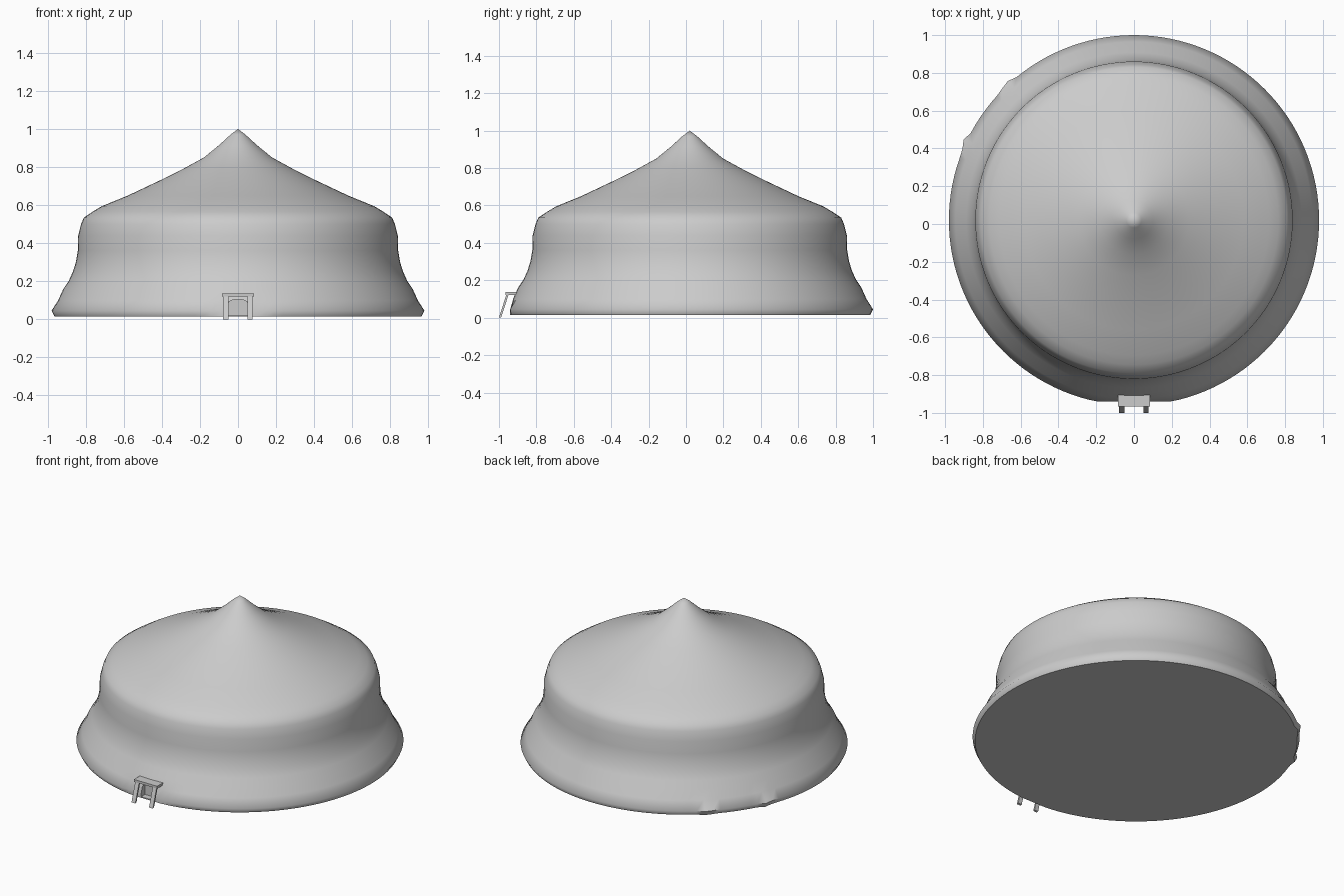
import bpy, bmesh, math
from mathutils import Vector

if "Cube" in bpy.data.objects:
    bpy.data.objects.remove(bpy.data.objects["Cube"])

CY = 0.02      # centre of the round body in y
SEG = 128


def finish(name, bm, angle=40):
    bmesh.ops.recalc_face_normals(bm, faces=bm.faces)
    me = bpy.data.meshes.new(name)
    bm.to_mesh(me)
    bm.free()
    ob = bpy.data.objects.new(name, me)
    bpy.context.collection.objects.link(ob)
    bpy.ops.object.select_all(action='DESELECT')
    ob.select_set(True)
    bpy.context.view_layer.objects.active = ob
    if angle:
        bpy.ops.object.shade_smooth_by_angle(angle=math.radians(angle))
    return ob


def prism(name, pts, x0, x1):
    """Extrude a (y, z) outline from x0 to x1."""
    bm = bmesh.new()
    face = bm.faces.new([bm.verts.new((x0, y, z)) for y, z in pts])
    ext = bmesh.ops.extrude_face_region(bm, geom=[face])
    vs = [g for g in ext["geom"] if isinstance(g, bmesh.types.BMVert)]
    bmesh.ops.translate(bm, verts=vs, vec=Vector((x1 - x0, 0, 0)))
    return finish(name, bm, 0)


# Tent body: revolved profile (radius, z)
profile = [(0.965, 0.015), (0.98, 0.045), (0.945, 0.10), (0.918, 0.16),
           (0.888, 0.205), (0.868, 0.25), (0.852, 0.30), (0.842, 0.36),
           (0.84, 0.44), (0.825, 0.50), (0.81, 0.535), (0.765, 0.565),
           (0.715, 0.595), (0.58, 0.65), (0.40, 0.735), (0.29, 0.79),
           (0.18, 0.85), (0.10, 0.915), (0.04, 0.97)]
bm = bmesh.new()
rings = []
for r, z in profile:
    ring = []
    for i in range(SEG):
        a = 2 * math.pi * i / SEG
        rr = r
        if z < 0.06:    # two small flap corners at the back left of the hem
            deg = math.degrees(a)
            rr += 0.02 * max(max(0, 1 - abs(deg - c) / 3) for c in (133, 155))
        x, y = rr * math.cos(a), rr * math.sin(a) + CY
        if abs(x) < 0.2:    # hem is slightly flattened at the doorway
            y = max(y, -0.94)
        ring.append(bm.verts.new((x, y, z)))
    rings.append(ring)
for lo, hi in zip(rings, rings[1:]):
    for i in range(SEG):
        j = (i + 1) % SEG
        bm.faces.new((lo[i], lo[j], hi[j], hi[i]))
tip = bm.verts.new((0, CY, 1.0))
for i in range(SEG):
    bm.faces.new((rings[-1][i], rings[-1][(i + 1) % SEG], tip))
bm.faces.new(rings[0][::-1])
tent = finish("tent_body", bm, 60)

# Arched doorway recess
bm = bmesh.new()
outline = [(-0.05, -0.05), (0.05, -0.05)]
outline += [(0.05 * math.cos(t), 0.085 + 0.02 * math.sin(t))
            for t in [math.pi * k / 8 for k in range(9)]]
face = bm.faces.new([bm.verts.new((x, -1.1, max(z, 0.022))) for x, z in outline])
ext = bmesh.ops.extrude_face_region(bm, geom=[face])
vs = [g for g in ext["geom"] if isinstance(g, bmesh.types.BMVert)]
bmesh.ops.translate(bm, verts=vs, vec=Vector((0, 0.2, 0)))
cutter = finish("doorway_cutter", bm, 0)
cutter.hide_render = True
cutter.hide_set(True)
mod = tent.modifiers.new("doorway", 'BOOLEAN')
mod.operation = 'DIFFERENCE'
mod.object = cutter
mod.solver = 'EXACT'

# Porch: flat awning on two slanted posts
prism("porch_roof", [(-0.966, 0.121), (-0.898, 0.121), (-0.898, 0.137), (-0.966, 0.137)],
      -0.085, 0.085)
for side, cx in (("left", -0.065), ("right", 0.063)):
    prism("porch_post_" + side,
          [(-1.0, 0), (-0.988, 0.003), (-0.948, 0.125), (-0.960, 0.125)],
          cx - 0.014, cx + 0.014)
